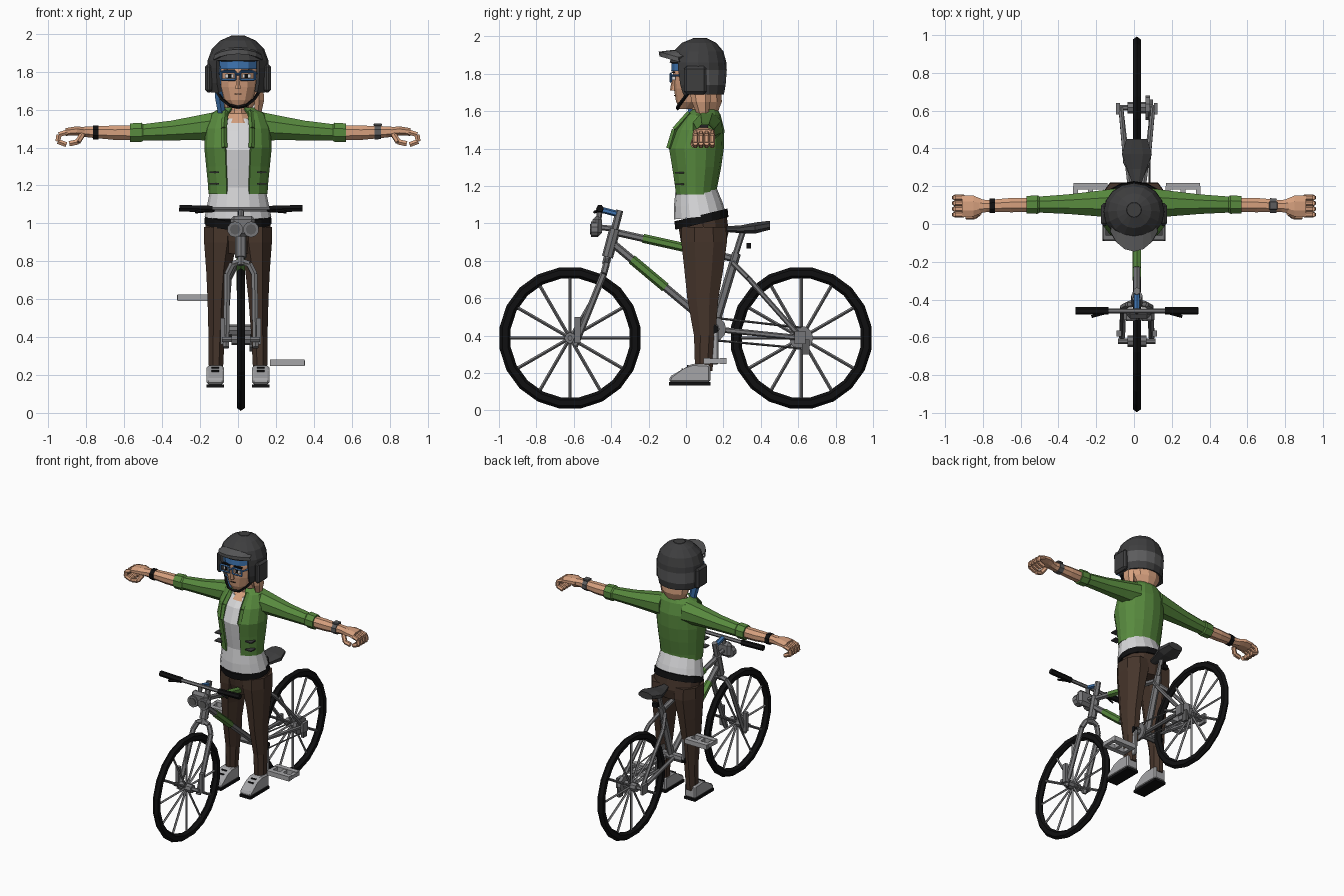
import bpy, bmesh, math
from mathutils import Vector

def mat(name, r, g, b):
    m = bpy.data.materials.new(name)
    lin = [(c / 255 / 12.92) if c < 10 else ((c / 255 + 0.055) / 1.055) ** 2.4 for c in (r, g, b)]
    m.diffuse_color = (*lin, 1)
    return m

BLACK = mat("black", 16, 16, 17)
METAL = mat("metal grey", 118, 118, 120)
CHAR = mat("charcoal", 62, 62, 63)
BAND = mat("mid grey", 92, 92, 93)
WHITE = mat("off white", 215, 215, 217)
PALE = mat("pale grey", 165, 165, 167)
BROWN = mat("brown", 70, 53, 43)
SKIN = mat("skin", 214, 160, 126)
BLUE = mat("blue", 62, 116, 176)
GREEN = mat("green", 88, 138, 62)
BX = 0.015  # sideways position of the bicycle

def finish(name, bm, *mats, rule=None, thick=0):
    bmesh.ops.recalc_face_normals(bm, faces=bm.faces[:])
    if rule:
        for f in bm.faces:
            f.material_index = rule(f.calc_center_median())
    me = bpy.data.meshes.new(name)
    bm.to_mesh(me)
    bm.free()
    for m in mats:
        me.materials.append(m)
    ob = bpy.data.objects.new(name, me)
    bpy.context.collection.objects.link(ob)
    if thick:
        ob.modifiers.new("thickness", 'SOLIDIFY').thickness = thick
    return ob

def skin_rings(bm, rings, closed=False, caps=True):
    vs = [[bm.verts.new(p) for p in r] for r in rings]
    n = len(vs[0])
    for a, b in zip(vs, vs[1:] + vs[:1] if closed else vs[1:]):
        for i in range(n):
            bm.faces.new((a[i], a[(i + 1) % n], b[(i + 1) % n], b[i]))
    if caps and not closed:
        bm.faces.new(vs[0])
        bm.faces.new(vs[-1])

def loft(name, axis, rings, *mats, n=8, s=1, tilt=0, caps=True, rule=None, cut=None, thick=0):
    # each ring: position along the axis, two centre coordinates, two radii
    bm, out = bmesh.new(), []
    for t, a, b, ra, rb in rings:
        ring = []
        for k in range(n):
            w = 2 * math.pi * (k + (0 if n > 8 else 0.5)) / n
            u, v = a + ra * math.cos(w), b + rb * math.sin(w)
            p = {'x': (t, u, v), 'y': (u, t, v), 'z': (u, v, t + tilt * (v - b))}[axis]
            ring.append((s * p[0], p[1], p[2]))
        out.append(ring)
    skin_rings(bm, out, caps=caps)
    if cut:
        bmesh.ops.delete(bm, geom=[f for f in bm.faces if cut(f.calc_center_median())], context='FACES')
    return finish(name, bm, *mats, rule=rule, thick=thick)

def tubes(name, m, paths, r, n=6, dx=0.0):
    bm = bmesh.new()
    for path in paths:
        pts = [Vector(p) + Vector((dx, 0, 0)) for p in path]
        for p, q in zip(pts, pts[1:]):
            d = (q - p).normalized()
            u = d.cross(Vector((1, 0, 0)) if abs(d.x) < 0.8 else Vector((0, 0, 1))).normalized()
            w = d.cross(u)
            skin_rings(bm, [[c + r * (u * math.cos(2 * math.pi * k / n) + w * math.sin(2 * math.pi * k / n))
                             for k in range(n)] for c in (p, q)])
    return finish(name, bm, m)

def box(name, m, c, size, bevel=0):
    bm = bmesh.new()
    bmesh.ops.create_cube(bm, size=1)
    for v in bm.verts:
        v.co = [c[i] + v.co[i] * size[i] for i in range(3)]
    if bevel:
        bmesh.ops.bevel(bm, geom=bm.edges[:], offset=bevel, segments=1, affect='EDGES')
    return finish(name, bm, m)

# ---------- wheels ----------
for tag, wy in (("front", -0.62), ("rear", 0.616)):
    bm, rings = bmesh.new(), []
    for i in range(20):
        a = math.pi * (2 * i + 1) / 20
        rings.append([(BX + 0.024 * math.sin(j * math.pi / 3),
                       wy + (0.351 + 0.03 * math.cos(j * math.pi / 3)) * math.cos(a),
                       0.387 + (0.351 + 0.03 * math.cos(j * math.pi / 3)) * math.sin(a)) for j in range(6)])
    skin_rings(bm, rings, closed=True)
    finish(tag + "_tyre", bm, BLACK)
    tubes(tag + "_spokes", METAL, [[(0, wy, 0.387), (0, wy + 0.33 * math.cos(k * math.pi / 6),
          0.387 + 0.33 * math.sin(k * math.pi / 6))] for k in range(12)], 0.009, 4, BX)
    tubes(tag + "_hub", METAL, [[(-0.05, wy, 0.387), (0.05, wy, 0.387)]], 0.03, 8, BX)
    tubes(tag + "_axle", METAL, [[(-0.1, wy, 0.387), (0.1, wy, 0.387)]], 0.014, 6, BX)

# ---------- frame ----------
tubes("top_tube", METAL, [[(0, -0.39, 0.955), (0, 0.24, 0.815)]], 0.019, 6, BX)
tubes("top_tube_paint", GREEN, [[(0, -0.23, 0.92), (0, 0.0, 0.869)]], 0.024, 6, BX)
tubes("down_tube", METAL, [[(0, -0.4, 0.9), (0, 0.15, 0.44)]], 0.021, 6, BX)
tubes("down_tube_paint", GREEN, [[(0, -0.29, 0.808), (0, -0.11, 0.657)]], 0.026, 6, BX)
tubes("seat_tube", METAL, [[(0, 0.15, 0.44), (0, 0.27, 0.84)]], 0.024, 6, BX)
tubes("seat_post", METAL, [[(0, 0.26, 0.82), (0, 0.305, 0.96)]], 0.016, 6, BX)
tubes("seat_stays", METAL, [[(s * 0.02, 0.25, 0.79), (s * 0.06, 0.33, 0.71), (s * 0.085, 0.616, 0.387)]
                            for s in (-1, 1)], 0.014, 6, BX)
tubes("chain_stays", METAL, [[(s * 0.03, 0.15, 0.435), (s * 0.085, 0.616, 0.387)] for s in (-1, 1)], 0.015, 6, BX)
tubes("head_tube", METAL, [[(0, -0.42, 0.82), (0, -0.38, 0.97)]], 0.03, 8, BX)
tubes("steerer", METAL, [[(0, -0.43, 0.78), (0, -0.355, 1.07)]], 0.02, 6, BX)
tubes("fork", METAL, [[(0, -0.42, 0.8), (s * 0.045, -0.425, 0.785), (s * 0.072, -0.44, 0.73),
                       (s * 0.078, -0.595, 0.345)] for s in (-1, 1)], 0.018, 6, BX)
for s in (-1, 1):
    box("brake_arm", METAL, (BX + s * 0.095, -0.58, 0.43), (0.025, 0.03, 0.14))
    box("rear_brake_arm", METAL, (BX + s * 0.1, 0.61, 0.39), (0.02, 0.06, 0.07))

# saddle, reflector
loft("saddle", 'y', [(0.2, BX, 0.97, 0.02, 0.016), (0.29, BX, 0.968, 0.055, 0.022),
     (0.37, BX, 0.975, 0.086, 0.032), (0.45, BX, 0.99, 0.06, 0.026)], CHAR)
box("reflector", BLACK, (BX, 0.335, 0.88), (0.04, 0.025, 0.03))

# handlebar, stem and lamp
tubes("handlebar", METAL, [[(-0.2, -0.46, 1.075), (0.2, -0.46, 1.075)]], 0.013, 6, BX)
tubes("grips", BLACK, [[(s * 0.15, -0.46, 1.075), (s * 0.325, -0.46, 1.08)] for s in (-1, 1)], 0.02, 6, BX)
tubes("brake_levers", BLACK, [[(s * 0.13, -0.46, 1.07), (s * 0.24, -0.49, 1.06)] for s in (-1, 1)], 0.008, 4, BX)
tubes("stem", BLUE, [[(0, -0.45, 1.072), (0, -0.365, 1.05)]], 0.016, 6, BX)
box("lamp_body", METAL, (BX + 0.01, -0.475, 0.985), (0.13, 0.05, 0.11), 0.02)
tubes("lamp_bracket", METAL, [[(0, -0.47, 1.0), (0, -0.46, 1.07)], [(0, -0.47, 0.98), (0, -0.38, 0.97)]], 0.015, 6, BX)
for s in (-1, 1):
    tubes("lamp_ring", METAL, [[(s * 0.042, -0.47, 0.968), (s * 0.042, -0.508, 0.968)]], 0.042, 10, BX + 0.012)
    tubes("lamp_lens", BAND, [[(s * 0.042, -0.5, 0.968), (s * 0.042, -0.513, 0.968)]], 0.028, 8, BX + 0.012)

# ---------- drive train ----------
tubes("bottom_bracket", METAL, [[(-0.1, 0.15, 0.435), (0.1, 0.15, 0.435)]], 0.03, 8, BX)
tubes("chain_ring", METAL, [[(0.06, 0.15, 0.435), (0.075, 0.15, 0.435)]], 0.065, 12, BX)
tubes("cassette", METAL, [[(0.045, 0.616, 0.387), (0.07, 0.616, 0.387)]], 0.065, 10, BX)
tubes("crank_bolt", BLACK, [[(-0.125, 0.15, 0.435), (0.125, 0.15, 0.435)]], 0.025, 8, BX)
tubes("chain", BAND, [[(0.067, 0.15, 0.435 + s * 0.06), (0.067, 0.616, 0.387 + s * 0.055)] for s in (-1, 1)], 0.006, 4, BX)
box("derailleur", BAND, (BX + 0.075, 0.64, 0.34), (0.02, 0.04, 0.08))
for s in (-1, 1):
    box("crank_arm", PALE, (BX + s * 0.11, 0.15, 0.435 - s * 0.09), (0.022, 0.045, 0.2), 0.006)
    for dy in (-0.045, 0.045):
        box("pedal_rail", PALE, (BX + s * 0.245, 0.155 + dy, 0.436 - s * 0.172), (0.18, 0.035, 0.034))
    for dx in (0.165, 0.245, 0.325):
        box("pedal_bar", PALE, (BX + s * dx, 0.155, 0.436 - s * 0.172), (0.025, 0.09, 0.026))

# ---------- trousers, belt, shoes ----------
loft("pelvis", 'z', [(0.86, 0, 0.1, 0.13, 0.11), (0.93, 0, 0.1, 0.175, 0.128), (1.04, 0, 0.085, 0.168, 0.13)],
     BROWN, n=12, tilt=0.2)
loft("belt", 'z', [(1.0, 0, 0.085, 0.178, 0.142), (1.045, 0, 0.08, 0.174, 0.142)], BLACK, n=16, tilt=0.24)
for s in (-1, 1):
    loft("trouser_leg", 'z', [(0.21, 0.117, 0.095, 0.04, 0.05), (0.4, 0.113, 0.1, 0.046, 0.062),
         (0.6, 0.108, 0.09, 0.057, 0.09), (0.75, 0.103, 0.095, 0.07, 0.112), (0.9, 0.092, 0.097, 0.094, 0.132),
         (0.98, 0.092, 0.095, 0.094, 0.128)], BROWN, s=s)
    bm = bmesh.new()
    prof = [(-0.09, 0.15), (-0.088, 0.18), (-0.01, 0.225), (0.035, 0.25), (0.13, 0.245), (0.13, 0.15)]
    skin_rings(bm, [[(s * x, y, z) for y, z in prof] for x in (0.075, 0.165)])
    bmesh.ops.bevel(bm, geom=bm.edges[:], offset=0.01, segments=1, affect='EDGES')
    finish("shoe", bm, PALE)
    box("sole", BLACK, (s * 0.12, 0.02, 0.142), (0.092, 0.222, 0.018))
    for k in range(2):
        box("shoe_lace", BLACK, (s * 0.12, -0.02 + k * 0.03, 0.221 + k * 0.017), (0.04, 0.008, 0.008))

# ---------- shirt and jacket ----------
loft("shirt", 'z', [(1.035, 0, 0.075, 0.176, 0.14), (1.1, 0, 0.065, 0.162, 0.13), (1.2, 0, 0.05, 0.142, 0.105),
     (1.3, 0, 0.05, 0.152, 0.122), (1.4, 0, 0.05, 0.16, 0.138), (1.5, 0, 0.07, 0.155, 0.118),
     (1.56, 0, 0.09, 0.1, 0.085)], WHITE, n=16, tilt=0.1)
loft("jacket", 'z', [(1.155, 0, 0.05, 0.156, 0.112), (1.2, 0, 0.05, 0.158, 0.118), (1.3, 0, 0.052, 0.168, 0.136),
     (1.4, 0, 0.05, 0.178, 0.152), (1.5, 0, 0.07, 0.172, 0.135), (1.58, 0, 0.09, 0.142, 0.095),
     (1.61, 0, 0.1, 0.09, 0.068)], GREEN, n=16, caps=False,
     cut=lambda c: abs(c.x) < 0.04 and c.y < 0.08, thick=0.012)
for s in (-1, 1):
    for z in (1.21, 1.27):
        box("pocket_seam", CHAR, (s * 0.125, -0.035, z), (0.05, 0.05, 0.008))
    tubes("lapel", GREEN, [[(s * 0.066, 0.02, 1.59), (s * 0.075, -0.06, 1.5), (s * 0.072, -0.09, 1.4)]], 0.016, 4)

# ---------- arms and hands ----------
    loft("sleeve", 'x', [(0.09, 0.11, 1.515, 0.085, 0.085), (0.2, 0.108, 1.505, 0.072, 0.072),
         (0.35, 0.105, 1.49, 0.056, 0.056), (0.5, 0.103, 1.48, 0.046, 0.047), (0.51, 0.103, 1.48, 0.053, 0.055),
         (0.57, 0.102, 1.478, 0.05, 0.053)], GREEN, s=s)
    loft("forearm", 'x', [(0.55, 0.1, 1.478, 0.04, 0.042), (0.65, 0.1, 1.478, 0.041, 0.041),
         (0.78, 0.095, 1.482, 0.034, 0.032), (0.82, 0.095, 1.483, 0.042, 0.028)], SKIN, s=s)
    loft("palm", 'x', [(0.81, 0.095, 1.483, 0.042, 0.026), (0.85, 0.095, 1.488, 0.06, 0.026),
         (0.91, 0.095, 1.482, 0.062, 0.022)], SKIN, s=s)
    tubes("fingers", SKIN, [[(s * 0.9, y, 1.482), (s * 0.945, y, 1.468), (s * 0.95, y, 1.432), (s * 0.905, y, 1.415)]
                            for y in (0.05, 0.08, 0.11, 0.14)], 0.015, 6)
    tubes("thumb", SKIN, [[(s * 0.82, 0.06, 1.47), (s * 0.845, 0.04, 1.43), (s * 0.89, 0.04, 1.42)]], 0.016, 6)
loft("bracelet", 'x', [(0.735, 0.097, 1.48, 0.042, 0.04), (0.765, 0.096, 1.48, 0.042, 0.04)], BLACK, s=-1)
loft("watch_strap", 'x', [(0.72, 0.097, 1.48, 0.043, 0.04), (0.755, 0.096, 1.48, 0.042, 0.039)], BAND)
box("watch_face", BAND, (0.738, 0.097, 1.52), (0.045, 0.045, 0.014), 0.004)

# ---------- neck, head, hair ----------
loft("neck", 'z', [(1.53, 0, 0.07, 0.085, 0.09), (1.58, 0, 0.09, 0.058, 0.062), (1.7, 0, 0.09, 0.052, 0.06)], SKIN, n=10)
loft("head", 'z', [(1.612, 0, 0.0, 0.034, 0.035), (1.65, 0, 0.025, 0.075, 0.078), (1.72, 0, 0.04, 0.1, 0.105),
     (1.8, 0, 0.045, 0.107, 0.115), (1.9, 0, 0.05, 0.1, 0.11)], SKIN, n=12)
loft("nose", 'z', [(1.71, 0, -0.068, 0.016, 0.018), (1.77, 0, -0.066, 0.008, 0.01)], SKIN, n=6)
box("mouth", BROWN, (0, -0.06, 1.683), (0.035, 0.008, 0.005))
loft("fringe", 'z', [(1.815, 0, 0.045, 0.112, 0.124), (1.9, 0, 0.05, 0.112, 0.124)], BLUE, n=12)
loft("side_hair", 'z', [(1.57, -0.085, 0.05, 0.022, 0.03), (1.66, -0.098, 0.035, 0.026, 0.04),
     (1.83, -0.1, 0.02, 0.022, 0.05)], BLUE, n=6)
loft("right_hair", 'z', [(1.58, 0.105, 0.09, 0.02, 0.03), (1.65, 0.112, 0.08, 0.03, 0.05),
     (1.76, 0.105, 0.07, 0.03, 0.06)], SKIN, n=6)
loft("back_hair", 'z', [(1.6, 0, 0.125, 0.07, 0.05), (1.65, 0, 0.125, 0.1, 0.07), (1.76, 0, 0.11, 0.115, 0.08)], SKIN, n=10)

# eyes and glasses
for s in (-1, 1):
    box("eye", WHITE, (s * 0.045, -0.065, 1.778), (0.045, 0.02, 0.022))
    box("pupil", BLACK, (s * 0.044, -0.074, 1.778), (0.018, 0.008, 0.022))
    box("eyebrow", BLACK, (s * 0.047, -0.068, 1.808), (0.06, 0.02, 0.009))
    x0, x1, y = s * 0.013, s * 0.088, -0.082
    tubes("glasses_rim", BLUE, [[(x0, y, 1.757), (x1, y, 1.757), (x1, y, 1.8), (x0, y, 1.8), (x0, y, 1.757)],
                                [(x1, y, 1.79), (s * 0.112, 0.05, 1.79)]], 0.006, 4)
tubes("glasses_bridge", BLUE, [[(-0.015, -0.082, 1.787), (0.015, -0.082, 1.787)]], 0.006, 4)

# ---------- helmet ----------
loft("helmet_shell", 'z', [(1.69, 0, 0.075, 0.145, 0.128), (1.74, 0, 0.07, 0.157, 0.142), (1.82, 0, 0.066, 0.162, 0.152),
     (1.86, 0, 0.064, 0.16, 0.152), (1.92, 0, 0.066, 0.138, 0.134), (1.965, 0, 0.07, 0.092, 0.092),
     (1.988, 0, 0.075, 0.04, 0.04)], CHAR, BAND, n=16, caps=False,
     cut=lambda c: c.z < 1.85 and abs(c.x) < 0.11 and c.y < 0.03,
     rule=lambda c: 1 if 1.74 < c.z < 1.82 and c.y > 0.03 else 0, thick=0.02)
loft("helmet_crown", 'z', [(1.975, 0, 0.075, 0.045, 0.045), (1.99, 0, 0.075, 0.038, 0.038)], CHAR, n=16)
bm = bmesh.new()
arc = [math.radians(a) for a in range(-60, 61, 20)]
rows = [[bm.verts.new((r * math.sin(a), 0.066 - ry * math.cos(a), z - 0.03 * (1 - math.cos(a)) * 2)) for a in arc]
        for r, ry, z in ((0.135, 0.13, 1.928), (0.145, 0.212, 1.918), (0.15, 0.208, 1.893))]
for p, q in zip(rows, rows[1:]):
    for i in range(len(arc) - 1):
        bm.faces.new((p[i], p[i + 1], q[i + 1], q[i]))
finish("visor", bm, BAND, thick=0.012)
for s in (-1, 1):
    box("ear_guard", CHAR, (s * 0.155, 0.05, 1.765), (0.038, 0.12, 0.15), 0.014)
tubes("chin_strap", BLACK, [[(s * 0.122, 0.02, 1.71), (s * 0.085, -0.02, 1.655), (s * 0.045, -0.045, 1.622),
                             (0, -0.045, 1.612)] for s in (-1, 1)], 0.009, 4)
